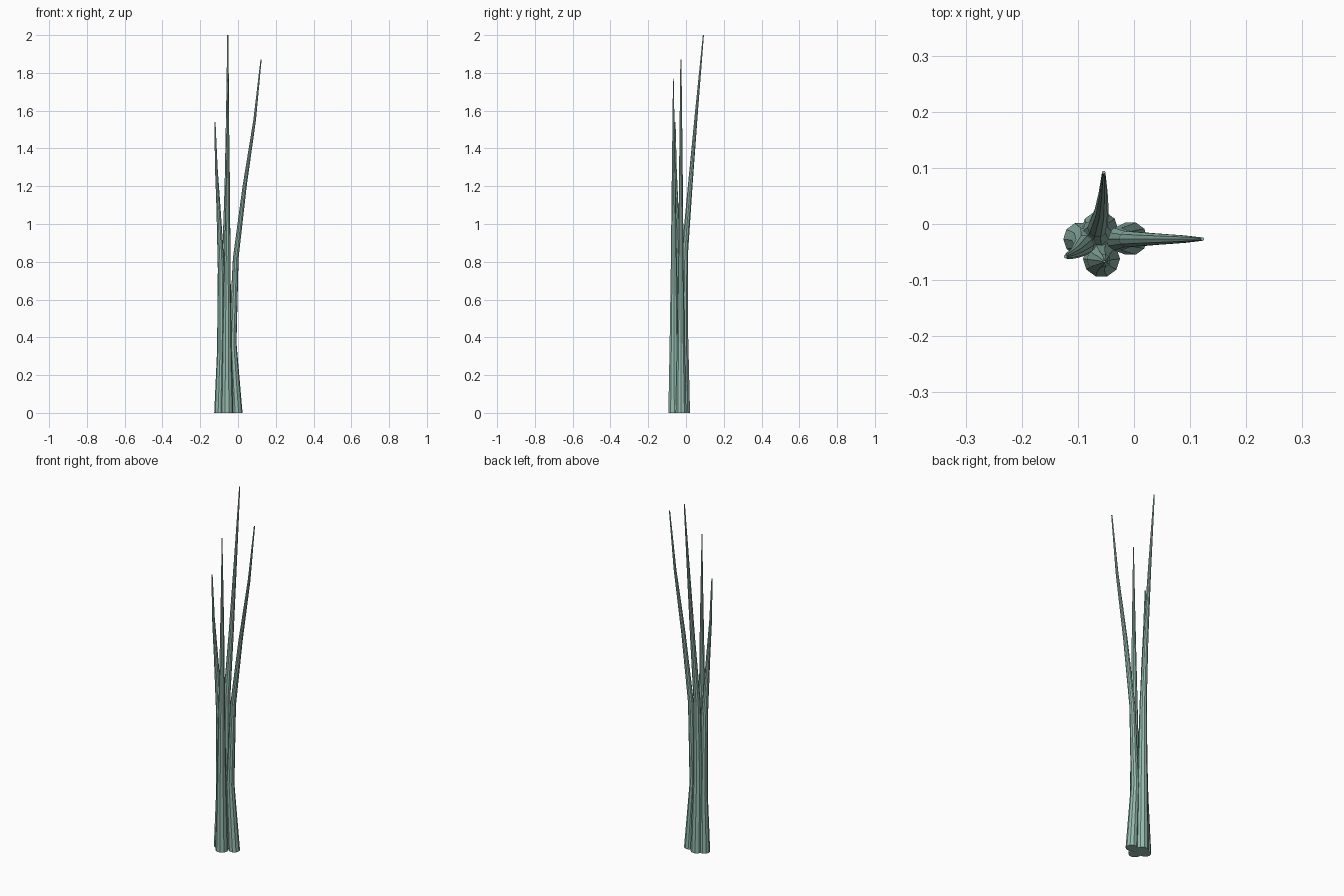
import bpy, bmesh
from math import cos, sin, tau

SIDES = 10


def stalk(name, rings, mat):
    """Loft a tapered stalk through rings of (x, y, z, radius)."""
    bm = bmesh.new()
    loops = []
    for x, y, z, r in rings:
        loops.append([bm.verts.new((x + r * cos(tau * i / SIDES),
                                    y + r * sin(tau * i / SIDES), z))
                      for i in range(SIDES)])
    for a, b in zip(loops, loops[1:]):
        for i in range(SIDES):
            j = (i + 1) % SIDES
            bm.faces.new((a[i], a[j], b[j], b[i]))
    bm.faces.new(loops[0][::-1])
    bm.faces.new(loops[-1])
    mesh = bpy.data.meshes.new(name)
    bm.to_mesh(mesh)
    bm.free()
    mesh.materials.append(mat)
    bpy.context.collection.objects.link(bpy.data.objects.new(name, mesh))


green = bpy.data.materials.new("stalk_green")
green.diffuse_color = (0.30, 0.50, 0.43, 1)

# Right stalk: pinches inward, then leans out to the right
stalk("right_stalk", [
    (-0.006, -0.026, 0.0, 0.030), (-0.029, -0.027, 0.37, 0.021),
    (-0.012, -0.027, 0.82, 0.015), (0.035, -0.027, 1.20, 0.011),
    (0.088, -0.027, 1.55, 0.007), (0.122, -0.027, 1.87, 0.003)], green)

# Back stalk: tallest, leans backward
stalk("back_stalk", [
    (-0.061, -0.010, 0.0, 0.033), (-0.066, -0.013, 0.40, 0.026),
    (-0.065, -0.006, 0.85, 0.018), (-0.058, 0.022, 1.20, 0.013),
    (-0.055, 0.056, 1.60, 0.008), (-0.054, 0.092, 2.0, 0.003)], green)

# Front stalk: nearly straight
stalk("front_stalk", [
    (-0.058, -0.062, 0.0, 0.033), (-0.059, -0.063, 0.36, 0.025),
    (-0.057, -0.064, 0.80, 0.017), (-0.054, -0.065, 1.15, 0.012),
    (-0.053, -0.066, 1.45, 0.007), (-0.053, -0.067, 1.77, 0.002)], green)

# Left stalk: shortest, leans to the left and forward
stalk("left_stalk", [
    (-0.096, -0.027, 0.0, 0.030), (-0.088, -0.029, 0.33, 0.023),
    (-0.089, -0.038, 0.76, 0.018), (-0.103, -0.050, 1.08, 0.011),
    (-0.115, -0.056, 1.30, 0.007), (-0.122, -0.058, 1.54, 0.003)], green)
